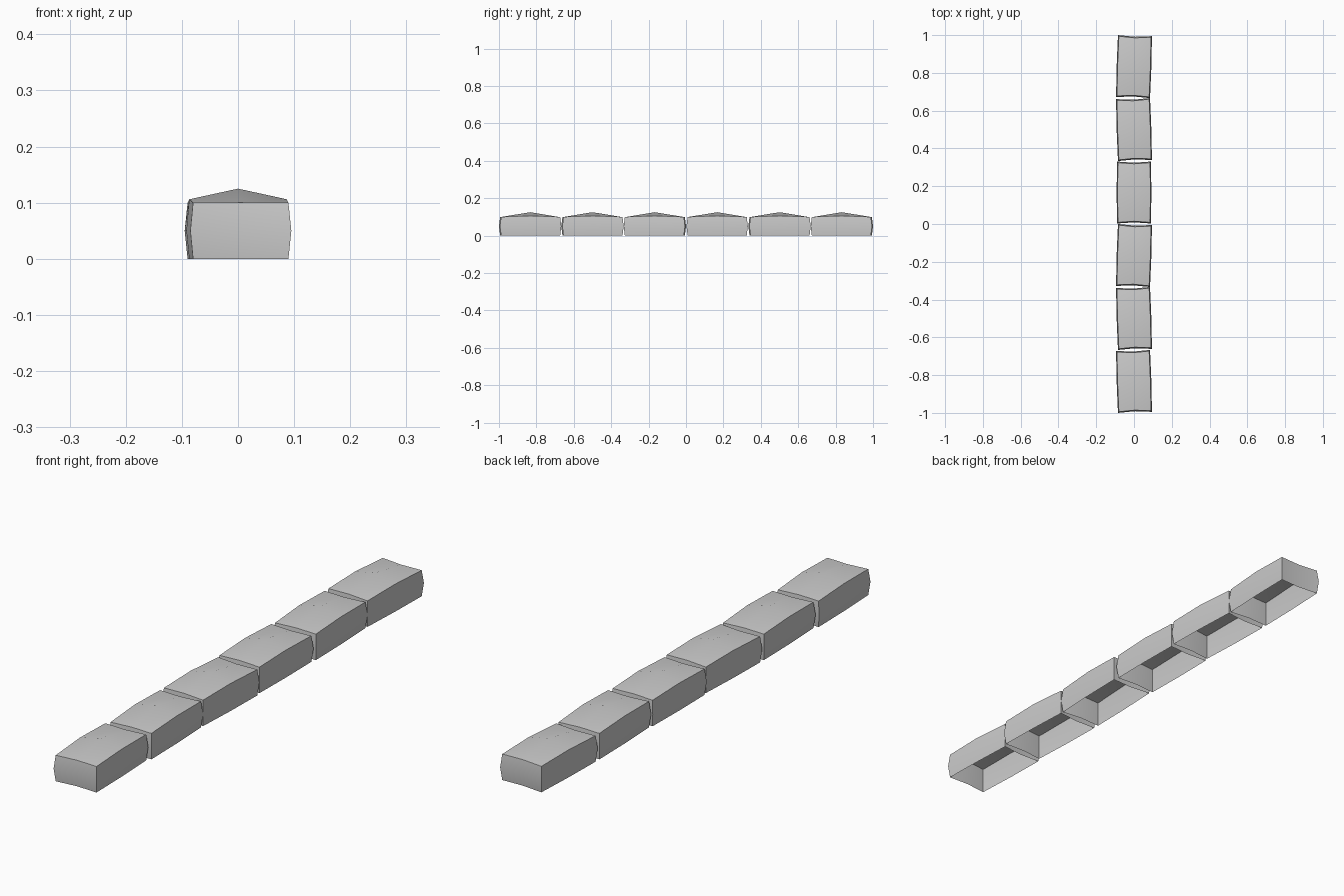
import bpy, bmesh, math

if "Cube" in bpy.data.objects:
    bpy.data.objects.remove(bpy.data.objects["Cube"])

SPACING = 1 / 3


def ring_point(i, j, level):
    """Point of a worn stone: i, j in -1..1 across width and length, level 0..2 up."""
    if i and j:                                   # corners
        x, y, z = 0.085, 0.158, 0.1
    elif i:                                       # middle of the long sides
        x, y, z = 0.087, 0, 0.106
    elif j:                                       # middle of the ends, slightly hollow
        x, y, z = 0, 0.152, 0.1
    else:                                         # crown of the top
        x, y, z = 0, 0, 0.125
    if level == 1:                                # belly at half height
        x, y, z = x + 0.005, y + 0.006, 0.05
    if level == 0:
        z = 0
    return (i * x, j * y, z)


def make_stone(name, y, turn):
    bm = bmesh.new()
    loop = [(-1, -1), (0, -1), (1, -1), (1, 0), (1, 1), (0, 1), (-1, 1), (-1, 0)]
    rings = [[bm.verts.new(ring_point(i, j, k)) for i, j in loop] for k in range(3)]
    # Side walls, open underneath
    for low, high in zip(rings, rings[1:]):
        for n in range(8):
            m = (n + 1) % 8
            bm.faces.new((low[n], low[m], high[m], high[n]))
    # Crowned top
    crown = bm.verts.new(ring_point(0, 0, 2))
    top = rings[2]
    for n in (0, 2, 4, 6):
        bm.faces.new((top[n - 1], top[n], top[n + 1], crown))
    mesh = bpy.data.meshes.new(name)
    bm.to_mesh(mesh)
    bm.free()
    stone = bpy.data.objects.new(name, mesh)
    bpy.context.collection.objects.link(stone)
    stone.location.y = y
    stone.rotation_euler.z = turn
    bpy.ops.object.select_all(action='DESELECT')
    stone.select_set(True)
    bpy.context.view_layer.objects.active = stone
    bpy.ops.object.shade_smooth_by_angle(angle=math.radians(30))


# Row of kerb stones, each turned a little
for n, turn in enumerate((1, 1, -1, 0, 1, -1)):
    make_stone(f"kerb_stone_{n + 1}", (n - 2.5) * SPACING, turn * 0.031)
